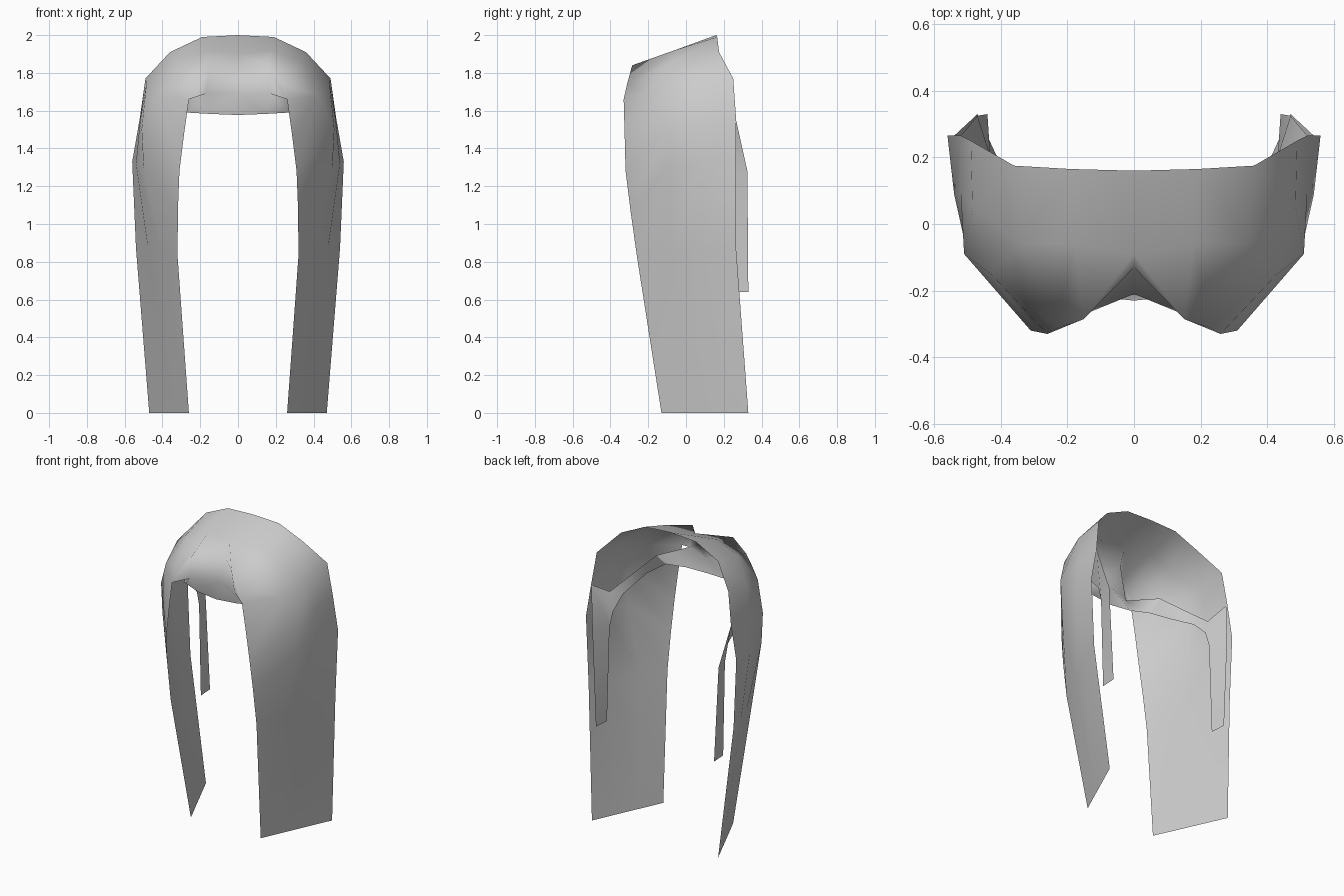
import bpy, bmesh

if "Cube" in bpy.data.objects:
    bpy.data.objects.remove(bpy.data.objects["Cube"])

grey = bpy.data.materials.new("plain_grey")
grey.diffuse_color = (0.6, 0.6, 0.6, 1)
grey.use_nodes = True
grey.node_tree.nodes["Principled BSDF"].inputs["Base Color"].default_value = grey.diffuse_color


def sheet(name, strips):
    """Loft rows of points into a thin smooth sheet, mirrored in x."""
    bm = bmesh.new()
    cache = {}

    def vert(p):
        if p not in cache:
            cache[p] = bm.verts.new(p)
        return cache[p]

    for rows in strips:
        for r, s in zip(rows, rows[1:]):
            for i in range(len(r) - 1):
                ring = [vert(p) for p in (r[i], r[i + 1], s[i + 1], s[i])]
                bm.faces.new(ring).smooth = True
    geom = bm.verts[:] + bm.edges[:] + bm.faces[:]
    bmesh.ops.mirror(bm, geom=geom, axis='X', merge_dist=0.001)
    bmesh.ops.remove_doubles(bm, verts=bm.verts[:], dist=0.001)
    bmesh.ops.recalc_face_normals(bm, faces=bm.faces[:])
    me = bpy.data.meshes.new(name)
    bm.to_mesh(me)
    bm.free()
    me.materials.append(grey)
    ob = bpy.data.objects.new(name, me)
    bpy.context.collection.objects.link(ob)
    return ob


# Hood and long side panels: rows run from back edge to front edge
front_mid, front_side = (0, -.21, 1.69), (.17, -.28, 1.69)
hood = [
    [(0, .16, 2.0), (0, -.09, 1.9), (0, -.13, 1.81), front_mid],
    [(.19, .165, 1.99), (.18, -.06, 1.92), (.15, -.285, 1.84), front_side],
    [(.36, .175, 1.91), (.34, -.06, 1.86), (.23, -.312, 1.74), (.26, -.33, 1.66)],
    [(.49, .25, 1.77), (.485, .05, 1.74), (.43, -.15, 1.68), (.285, -.325, 1.48)],
    [(.52, .265, 1.56), (.52, .09, 1.53), (.51, -.09, 1.5), (.31, -.32, 1.28)],
    [(.56, .265, 1.33), (.54, .09, 1.32), (.50, -.09, 1.3), (.318, -.295, 1.08)],
    [(.54, .265, .87), (.475, .09, .86), (.40, -.08, .84), (.32, -.26, .83)],
    [(.47, .33, 0), (.40, .177, 0), (.33, .023, 0), (.26, -.13, 0)],
]
# Lip below the front edge, turning inwards at each side
lip_mid, lip_side = (0, -.23, 1.577), (.15, -.215, 1.583)
turn = [(.29, -.1, 1.67), (.27, -.17, 1.59)]
lip = [[front_mid, lip_mid], [front_side, lip_side], turn]
sheet("hood", [hood, lip])

# Inner band running back from the lip, then hanging as a narrow strip
band = [
    turn,
    [(.39, .03, 1.56), (.35, -.08, 1.54)],
    [(.47, .14, 1.47), (.41, .08, 1.45)],
    [(.52, .265, 1.55), (.425, .17, 1.36)],
    [(.47, .325, 1.28), (.43, .2, 1.26)],
    [(.44, .33, .64), (.433, .223, .64)],
]
sheet("inner_band", [band])
